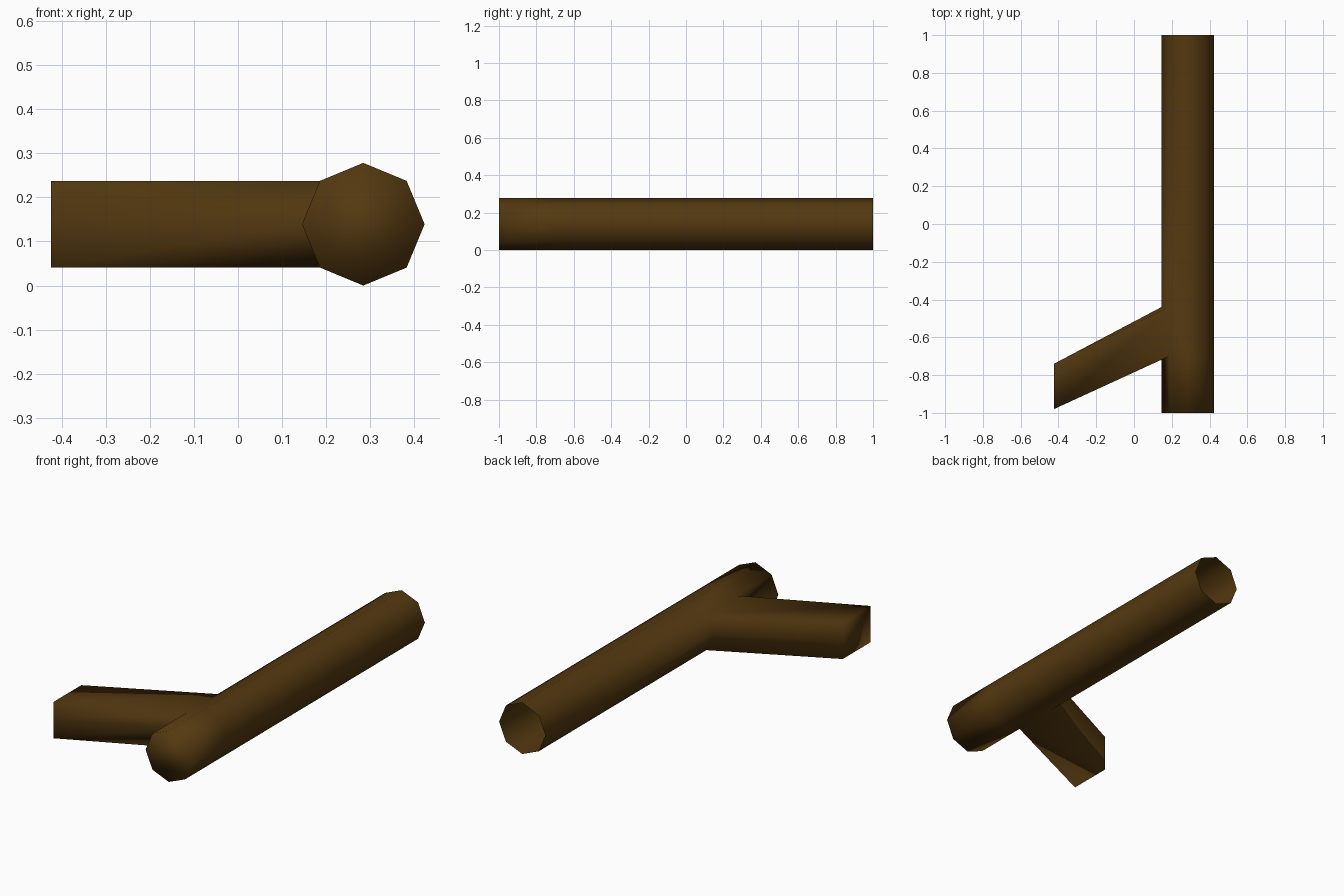
import bpy, bmesh, math

if "Cube" in bpy.data.objects:
    bpy.data.objects.remove(bpy.data.objects["Cube"])

# One flat brown for the whole log
bark = bpy.data.materials.new("bark_brown")
bark.diffuse_color = (0.088, 0.040, 0.005, 1.0)
bark.use_nodes = True
bark.node_tree.nodes["Principled BSDF"].inputs["Base Color"].default_value = bark.diffuse_color

SIDES, R, CX, CZ = 8, 0.139, 0.284, 0.139
TIP_X = -0.424

bm = bmesh.new()

# Trunk rings along y; the middle two frame the branch root
rings = []
for y in (-1.0, -0.70, -0.44, 1.0):
    rings.append([bm.verts.new((CX + R * math.cos(k * math.tau / SIDES), y,
                                CZ + R * math.sin(k * math.tau / SIDES)))
                  for k in range(SIDES)])

# Trunk walls, leaving the two left faces open at the branch root
for s in range(3):
    a, b = rings[s], rings[s + 1]
    for k in range(SIDES):
        if s == 1 and k in (3, 4):
            continue
        n = (k + 1) % SIDES
        bm.faces.new((a[k], a[n], b[n], b[k]))

# Front cap; the back end stays open
bm.faces.new(rings[0])

# Branch: root outline swept out to a flat vertical tip
root = [rings[1][k] for k in (3, 4, 5)] + [rings[2][k] for k in (5, 4, 3)]
tip = [bm.verts.new((TIP_X, -0.98 if i < 3 else -0.74, v.co.z))
       for i, v in enumerate(root)]
for i in range(6):
    j = (i + 1) % 6
    bm.faces.new((root[i], root[j], tip[j], tip[i]))

# Branch end cap
bm.faces.new(tip)

bmesh.ops.recalc_face_normals(bm, faces=bm.faces[:])
for f in bm.faces:
    f.smooth = True

mesh = bpy.data.meshes.new("forked_log")
bm.to_mesh(mesh)
bm.free()
mesh.materials.append(bark)
log = bpy.data.objects.new("forked_log", mesh)
bpy.context.collection.objects.link(log)
